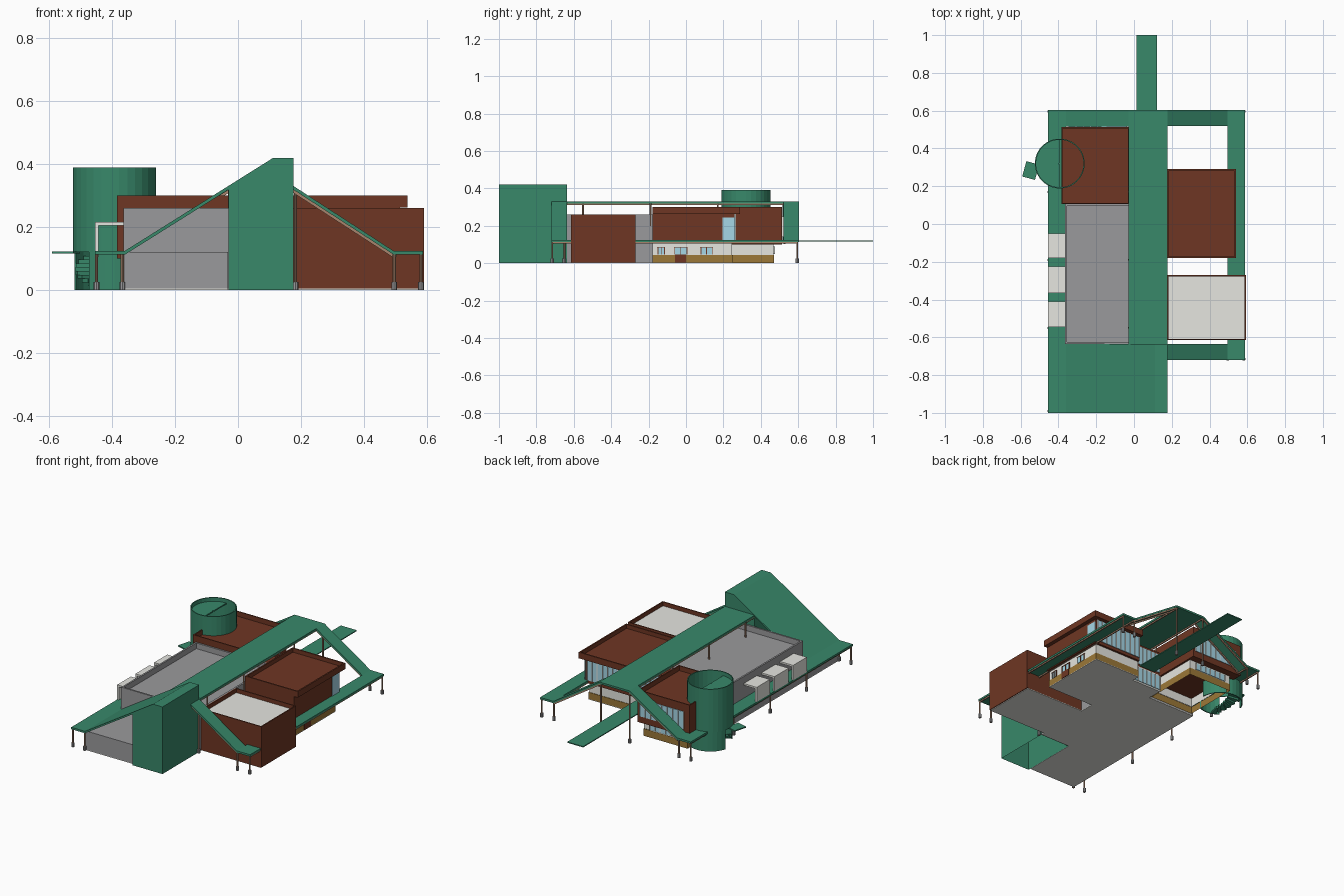
import bpy, bmesh, math

cube = bpy.data.objects.get("Cube")
if cube:
    bpy.data.objects.remove(cube, do_unlink=True)


def colour(name, r, g, b):
    lin = [((c / 255 + 0.055) / 1.055) ** 2.4 for c in (r, g, b)] + [1]
    m = bpy.data.materials.new(name)
    m.use_nodes = True
    m.diffuse_color = lin
    m.node_tree.nodes["Principled BSDF"].inputs["Base Color"].default_value = lin
    return m


GREEN = colour("canopy green", 56, 136, 106)
BROWN = colour("brick brown", 110, 54, 35)
GREY = colour("concrete grey", 154, 154, 156)
WHITE = colour("off white", 230, 230, 224)
OCHRE = colour("ochre", 156, 120, 56)
GLASS = colour("pale blue glass", 170, 220, 236)
TAN = colour("tan steel", 168, 132, 108)


def finish(name, bm, *mats):
    bmesh.ops.recalc_face_normals(bm, faces=bm.faces)
    me = bpy.data.meshes.new(name)
    bm.to_mesh(me)
    bm.free()
    for m in mats:
        me.materials.append(m)
    ob = bpy.data.objects.new(name, me)
    bpy.context.collection.objects.link(ob)
    return ob


def box_mesh(x0, x1, y0, y1, z0, z1):
    bm = bmesh.new()
    bmesh.ops.create_cube(bm, size=1)
    for v in bm.verts:
        v.co = ((x0, x1)[v.co.x > 0], (y0, y1)[v.co.y > 0], (z0, z1)[v.co.z > 0])
    bm.normal_update()
    return bm


def box(name, x0, x1, y0, y1, z0, z1, mat, hollow=False):
    bm = box_mesh(x0, x1, y0, y1, z0, z1)
    if hollow:
        ends = [f for f in bm.faces if abs(f.normal.z) > 0.5]
        bmesh.ops.delete(bm, geom=ends, context='FACES')
    return finish(name, bm, mat)


def parapet_box(name, dims, rim, depth, wall, roof):
    """Block whose roof is sunk behind a parapet."""
    bm = box_mesh(*dims)
    top = max(bm.faces, key=lambda f: f.normal.z)
    bmesh.ops.inset_region(bm, faces=[top], thickness=rim)
    hole = bmesh.ops.extrude_discrete_faces(bm, faces=[top])["faces"][0]
    for v in hole.verts:
        v.co.z -= depth
    hole.material_index = 1
    return finish(name, bm, wall, roof)


def prism(name, pts, y0, y1, mat, open_bottom=False):
    """Extrude an x-z outline along y."""
    bm = bmesh.new()
    face = bm.faces.new([bm.verts.new((x, y0, z)) for x, z in pts])
    geo = bmesh.ops.extrude_face_region(bm, geom=[face])["geom"]
    for v in geo:
        if isinstance(v, bmesh.types.BMVert):
            v.co.y = y1
    if open_bottom:
        low = [f for f in bm.faces if all(v.co.z < 0.001 for v in f.verts)]
        bmesh.ops.delete(bm, geom=low, context='FACES')
    return finish(name, bm, mat)


def plate(name, pts, y0, y1, mat, t=0.012):
    prism(name, pts + [(x, z - t) for x, z in reversed(pts)], y0, y1, mat)


def rod(name, x, y, z0, z1, r, mat):
    bm = bmesh.new()
    bmesh.ops.create_cone(bm, cap_ends=True, segments=8, radius1=r, radius2=r, depth=z1 - z0)
    bmesh.ops.translate(bm, verts=bm.verts, vec=(x, y, (z0 + z1) / 2))
    finish(name, bm, mat)


def column(x, y, z0, z1):
    rod("column", x, y, z0, z1, 0.005, TAN)
    if z0 == 0:
        rod("column_base", x, y, 0, 0.025, 0.009, GREY)


def arc_wall(name, cx, cy, r, t, a0, a1, z0, z1, mat):
    """Curved wall; angles in degrees."""
    n = max(2, round((a1 - a0) / 12))
    bm = bmesh.new()
    rings = []
    for i in range(n + 1):
        a = math.radians(a0 + (a1 - a0) * i / n)
        rings.append([bm.verts.new((cx + q * math.cos(a), cy + q * math.sin(a), z))
                      for q, z in ((r, z0), (r, z1), (r - t, z1), (r - t, z0))])
    for a, b in zip(rings, rings[1:]):
        for k in range(4):
            bm.faces.new((a[k], a[k - 1], b[k - 1], b[k]))
    if a1 - a0 < 360:
        bm.faces.new(rings[0])
        bm.faces.new(rings[-1])
    else:
        bmesh.ops.remove_doubles(bm, verts=bm.verts, dist=0.0001)
    finish(name, bm, mat)


def glazing(name, x0, x1, y, z0, z1, n):
    """Window band facing the back, with mullions."""
    box(name + "_glass", x0, x1, y, y + 0.004, z0, z1, GLASS)
    for i in range(n + 1):
        x = x0 + (x1 - x0) * i / n
        box(name + "_mullion", x - 0.002, x + 0.002, y, y + 0.008, z0, z1, WHITE)


# Pale ground slabs and grey hall
box("plinth_floor", -0.365, -0.032, -0.985, -0.635, 0, 0.004, WHITE)
box("hall_floor", -0.365, 0.175, -0.635, 0.105, 0, 0.004, WHITE)
box("link_floor", -0.03, 0.175, 0.105, 0.2, 0, 0.004, WHITE)
box("wing_floor", 0.175, 0.5, -0.18, 0.25, 0, 0.004, WHITE)
box("store_floor", 0.175, 0.587, -0.612, -0.27, 0, 0.004, WHITE)
box("front_plinth", -0.365, -0.032, -0.985, -0.635, 0.004, 0.12, GREY)
parapet_box("grey_hall", (-0.365, 0.175, -0.635, 0.105, 0.004, 0.26), 0.015, 0.035, GREY, GREY)

# Front store block
parapet_box("store_block", (0.175, 0.592, -0.615, -0.27, 0.004, 0.26), 0.01, 0.025, BROWN, WHITE)

# Side wing: base, body, overhanging roof
box("wing_base", 0.175, 0.5, -0.18, 0.25, 0.004, 0.045, OCHRE)
box("wing_lower_wall", 0.175, 0.497, -0.178, 0.247, 0.045, 0.11, WHITE)
box("wing_body", 0.175, 0.515, -0.18, 0.26, 0.105, 0.265, BROWN)
parapet_box("wing_roof", (0.175, 0.54, -0.18, 0.29, 0.262, 0.3), 0.012, 0.025, BROWN, BROWN)
glazing("wing_window", 0.18, 0.5, 0.26, 0.125, 0.262, 9)
box("wing_side_window", 0.515, 0.519, 0.195, 0.262, 0.12, 0.245, GLASS)

# Small framed windows and door on the lower side wall
box("wing_door", 0.497, 0.504, -0.06, 0.0, 0.004, 0.046, BROWN)
for y0, y1 in ((-0.15, -0.115), (-0.06, 0.005), (0.08, 0.14)):
    box("wing_lower_window", 0.497, 0.501, y0, y1, 0.046, 0.086, GLASS)
    box("wing_window_head", 0.497, 0.503, y0 - 0.004, y1 + 0.004, 0.083, 0.087, BROWN)
    for y in (y0, (y0 + y1) / 2, y1):
        box("wing_window_bar", 0.497, 0.503, y - 0.002, y + 0.002, 0.046, 0.086, BROWN)

# Entrance link under the ridge canopy
box("link_lower_wall", -0.03, 0.175, 0.105, 0.2, 0.004, 0.11, WHITE)
box("link_body", -0.03, 0.175, 0.105, 0.2, 0.11, 0.26, BROWN)
glazing("link_window", -0.025, 0.17, 0.2, 0.125, 0.245, 6)
glazing("link_lower_window", -0.025, 0.17, 0.2, 0.01, 0.1, 6)

# Rear block: hollow lower storey, upper storey with window band
box("rear_base", -0.34, -0.035, 0.12, 0.47, 0, 0.045, OCHRE, hollow=True)
box("rear_lower_wall", -0.338, -0.037, 0.122, 0.468, 0.045, 0.105, WHITE, hollow=True)
parapet_box("rear_block", (-0.385, -0.025, 0.105, 0.513, 0.1, 0.3), 0.01, 0.03, BROWN, BROWN)
glazing("rear_window", -0.345, -0.04, 0.512, 0.14, 0.25, 8)
glazing("rear_lower_window", -0.3, -0.08, 0.468, 0.05, 0.09, 6)

# Hooded bays along the low side
for y0, y1 in ((-0.545, -0.41), (-0.365, -0.225), (-0.18, -0.05)):
    box("bay_hood_top", -0.455, -0.36, y0, y1, 0.205, 0.216, WHITE)
    box("bay_hood_front", -0.455, -0.444, y0, y1, 0.122, 0.205, WHITE)

# Green canopy: flat ridge, side walks, sloping legs, entrance ramp
RIDGE, WALK, FRONT = 0.33, 0.124, -1.0
LEFT_LEG = [(-0.36, WALK), (-0.03, RIDGE)]
RIGHT_LEG = [(0.177, RIDGE), (0.495, WALK)]
plate("ridge_canopy", [(-0.03, RIDGE), (0.177, RIDGE)], -0.64, 0.603, GREEN)
plate("left_walk_canopy", [(-0.455, WALK), (-0.36, WALK)], FRONT, 0.603, GREEN)
plate("right_walk_canopy", [(0.495, WALK), (0.588, WALK)], -0.72, 0.603, GREEN)
plate("rear_left_leg", LEFT_LEG, 0.515, 0.603, GREEN)
plate("rear_right_leg", RIGHT_LEG, 0.52, 0.603, GREEN)
plate("front_right_leg", RIGHT_LEG, -0.72, -0.635, GREEN)
plate("front_slope", [(-0.36, WALK), (0.112, 0.42)], FRONT, -0.635, GREEN)
plate("entrance_ramp", [(0.012, 0.122), (0.122, 0.122)], 0.2, 1.0, GREEN, 0.006)

# Front wedge tower, open below
prism("wedge_tower", [(-0.03, 0), (0.177, 0), (0.177, 0.42), (0.112, 0.42), (-0.03, RIDGE)],
      FRONT, -0.637, GREEN, open_bottom=True)

# Steel bars below the canopy edges
for leg, ys in ((LEFT_LEG, (0.52, 0.593)), (RIGHT_LEG, (0.525, 0.593, -0.715, -0.648))):
    for y in ys:
        plate("leg_bar", [(x, z - 0.012) for x, z in leg], y, y + 0.007, TAN, 0.01)
for x, z, y0 in ((-0.45, WALK, -0.99), (-0.37, WALK, -0.99), (0.497, WALK, -0.715),
                 (0.577, WALK, -0.715), (-0.028, RIDGE, -0.635), (0.166, RIDGE, -0.635)):
    box("edge_bar", x, x + 0.007, y0, 0.598, z - 0.02, z - 0.012, TAN)

# Columns
for y in (-0.99, -0.55, -0.19, 0.17, 0.595):
    column(-0.45, y, 0, 0.112)
for y in (-0.99, 0.595):
    column(-0.368, y, 0, 0.112)
for x in (0.497, 0.582):
    for y in (-0.715, 0.595):
        column(x, y, 0, 0.112)
for x in (-0.027, 0.172):
    for y in (-0.55, -0.19, 0.17):
        column(x, y, 0.2, 0.318)
    column(x, 0.595, 0, 0.318)
column(0.183, -0.65, 0, 0.318)

# Round stair tower: drum, half roof, landing and spiral steps
CX, CY, R = -0.393, 0.32, 0.132
arc_wall("stair_drum", CX, CY, R, 0.006, 0, 360, 0.12, 0.39, GREEN)
for a0, a1 in ((0, 165), (232, 295)):
    arc_wall("stair_drum_lower", CX, CY, R, 0.006, a0, a1, 0, 0.12, GREEN)
arc_wall("stair_half_roof", CX, CY, R - 0.005, R - 0.01, 90, 270, 0.358, 0.366, GREEN)
for i in range(9):
    a = 255 - i * 14
    arc_wall("stair_step", CX, CY, R - 0.008, 0.07, a - 14, a, i * 0.012, i * 0.012 + 0.012, GREEN)
landing = box("stair_landing", -0.035, 0.035, -0.042, 0.042, 0.115, 0.122, GREEN)
landing.location = (-0.547, 0.283, 0)
landing.rotation_euler.z = math.radians(-15)
